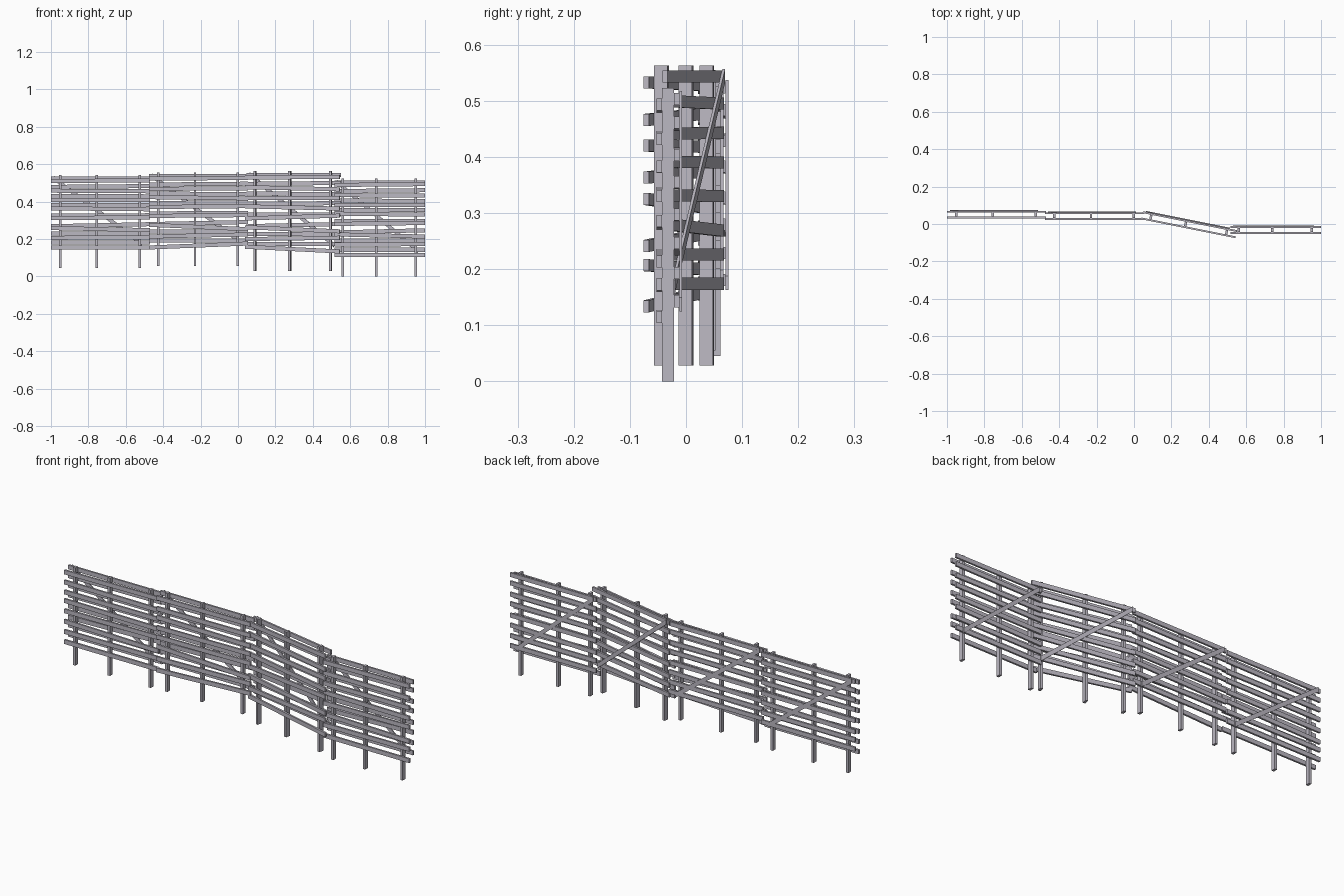
import bpy, math
from mathutils import Matrix, Vector

if "Cube" in bpy.data.objects:
    bpy.data.objects.remove(bpy.data.objects["Cube"])

wood = bpy.data.materials.new("weathered grey wood")
wood.diffuse_color = (0.50, 0.48, 0.54, 1)
wood.use_nodes = True
wood.node_tree.nodes["Principled BSDF"].inputs["Base Color"].default_value = wood.diffuse_color

POSTS = (0.094, 0.463, 0.897)          # post positions along a panel
# rail heights (left, right) as a fraction of post height
FRONT = ((.935, .944), (.832, .826), (.73, .733), (.642, .632),
         (.537, .546), (.43, .408), (.325, .331), (.222, .22))
BACK = ((.963, .963), (.873, .882), (.776, .772), (.677, .680),
        (.565, .568), (.45, .472), (.37, .37), (.273, .273))
RAIL_H, RAIL_T = 0.0215, 0.0095


def board(name, x0, z0, x1, z1, y, h, t, frame):
    """Slanted board with vertical ends, running from (x0,z0) to (x1,z1)."""
    vs = [frame @ Vector((x, y + sy * t / 2, z + sz * h / 2))
          for x, z in ((x0, z0), (x1, z1))
          for sy, sz in ((-1, -1), (1, -1), (1, 1), (-1, 1))]
    fs = [(0, 3, 2, 1), (4, 5, 6, 7)]
    fs += [(i, (i + 1) % 4, (i + 1) % 4 + 4, i + 4) for i in range(4)]
    me = bpy.data.meshes.new(name)
    me.from_pydata(vs, [], fs)
    me.materials.append(wood)
    ob = bpy.data.objects.new(name, me)
    bpy.context.collection.objects.link(ob)
    return ob


def panel(x, y, angle, length, z0, height, depth, tilt):
    """One fence panel; x, y is the middle of its left end."""
    frame = Matrix.Translation((x, y, z0)) @ Matrix.Rotation(angle, 4, 'Z')
    for u in POSTS:
        c = u * length
        board("post", c - .0065, height / 2, c + .0065, height / 2,
              0, height, depth, frame)
    off = (depth + RAIL_T) / 2
    # front and back rails, staggered in height
    for name, rails, side in (("front_rail", FRONT, -1), ("back_rail", BACK, 1)):
        for i, (a, b) in enumerate(rails):
            k = tilt[i] if side < 0 else 0
            board(name, 0, a * height - k / 2, length, b * height + k / 2,
                  side * off, RAIL_H, RAIL_T, frame)
    # diagonal brace over the back rails
    board("diagonal_brace", .03 * length, .965 * height, .92 * length,
          .262 * height, depth / 2 + RAIL_T + .0025, .025, .005, frame)


FLAT = (0,) * 8
panel(-1.0, .0505, 0, .529, .045, .497, .0215, FLAT)
panel(-.475, .0415, 0, .529, .055, .5, .0215,
      (0, .006, -.008, .01, 0, -.012, .008, .022))
panel(.043, .0465, math.atan(-.2), .514, .028, .535, .0245,
      (0, -.008, 0, -.006, .01, -.01, .004, -.024))
panel(.515, -.032, 0, .485, 0, .523, .0215, FLAT)
